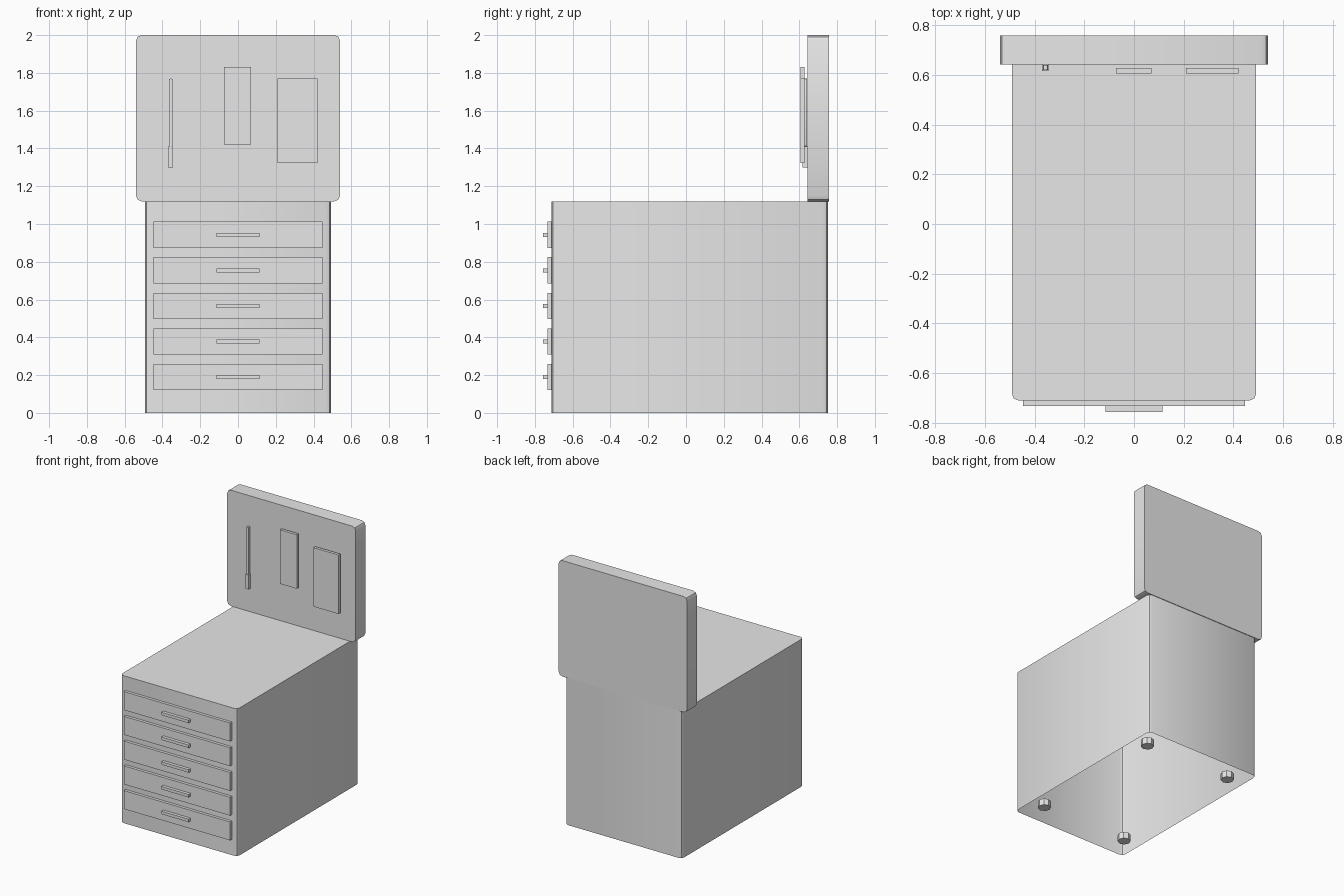
import bpy, bmesh
from mathutils import Matrix, Vector

if "Cube" in bpy.data.objects:
    bpy.data.objects.remove(bpy.data.objects["Cube"], do_unlink=True)

grey = bpy.data.materials.new("plain_grey")
grey.use_nodes = True
COLOUR = (0.8, 0.8, 0.8, 1.0)
grey.diffuse_color = COLOUR
grey.node_tree.nodes["Principled BSDF"].inputs["Base Color"].default_value = COLOUR


def finish(bm, name, smooth=False):
    mesh = bpy.data.meshes.new(name)
    bm.to_mesh(mesh)
    bm.free()
    obj = bpy.data.objects.new(name, mesh)
    bpy.context.collection.objects.link(obj)
    mesh.materials.append(grey)
    if smooth:
        bpy.ops.object.select_all(action='DESELECT')
        obj.select_set(True)
        bpy.context.view_layer.objects.active = obj
        bpy.ops.object.shade_smooth_by_angle()
    return obj


def box(name, x, y, z, round_axis=None, radius=0.03, open_bottom=False):
    """Box from (min, max) ranges; edges along round_axis may be rounded."""
    bm = bmesh.new()
    size = [r[1] - r[0] for r in (x, y, z)]
    mid = Vector([(r[0] + r[1]) / 2 for r in (x, y, z)])
    bmesh.ops.create_cube(bm, size=1, matrix=Matrix.Translation(mid) @ Matrix.Diagonal((*size, 1)))
    if round_axis is not None:
        edges = [e for e in bm.edges
                 if abs((e.verts[0].co - e.verts[1].co)[round_axis]) > 0.01]
        bmesh.ops.bevel(bm, geom=edges, offset=radius, segments=2, profile=0.5, affect='EDGES')
    if open_bottom:
        under = [f for f in bm.faces if f.normal.z < -0.9]
        bmesh.ops.delete(bm, geom=under, context='FACES')
    return finish(bm, name, round_axis is not None)


# Cabinet shell, open underneath, and the upright tool board
box("cabinet_body", (-0.492, 0.492), (-0.711, 0.753), (0, 1.12), 2, 0.028, True)
box("tool_board", (-0.54, 0.54), (0.642, 0.758), (1.12, 2.0), 1, 0.03)

# Five drawers with bar handles
for i in range(5):
    mid = 0.19 + 0.188 * i
    box(f"drawer_front_{i + 1}", (-0.447, 0.447), (-0.733, -0.711), (mid - 0.07, mid + 0.07))
    box(f"drawer_handle_{i + 1}", (-0.115, 0.115), (-0.757, -0.733), (mid - 0.011, mid + 0.011))

# Tools hung on the board
box("tool_grip", (-0.37, -0.344), (0.616, 0.642), (1.3, 1.41))
box("tool_shaft", (-0.366, -0.346), (0.62, 0.64), (1.41, 1.77), 1, 0.008)
box("narrow_plate", (-0.073, 0.07), (0.606, 0.628), (1.42, 1.83))
box("wide_plate", (0.21, 0.42), (0.606, 0.628), (1.322, 1.77))

# Small feet tucked under the shell
for sx, side in ((-1, "right"), (1, "left")):
    for y, end in ((-0.545, "front"), (0.585, "back")):
        bm = bmesh.new()
        bmesh.ops.create_cone(bm, cap_ends=True, segments=8, radius1=0.046, radius2=0.046,
                              depth=0.05, matrix=Matrix.Translation((sx * 0.367, y, 0.025)))
        finish(bm, f"foot_{end}_{side}")
